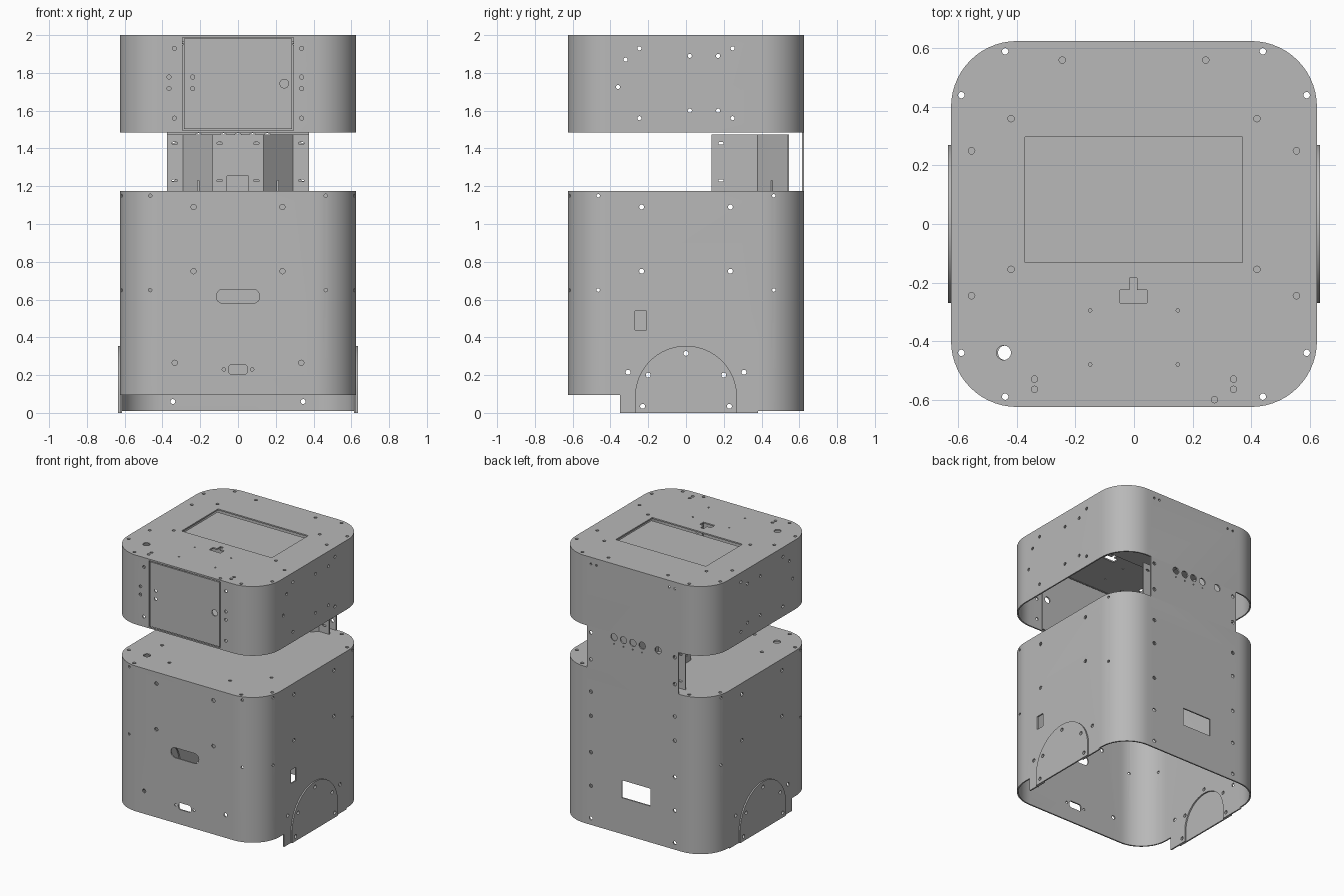
import bpy, bmesh, math

if "Cube" in bpy.data.objects:
    bpy.data.objects.remove(bpy.data.objects["Cube"], do_unlink=True)

grey = bpy.data.materials.new("sheet_metal_grey")
grey.use_nodes = True
COLOR = (0.48, 0.48, 0.48, 1)
grey.diffuse_color = COLOR
grey.node_tree.nodes["Principled BSDF"].inputs["Base Color"].default_value = COLOR

HALF, RADIUS, WALL = 0.625, 0.225, 0.01
SIDES = (1, -1)


def rounded(cx, cy, w, h, r, n=4):
    """Outline of a rounded rectangle."""
    pts = []
    for i, (sx, sy) in enumerate(((1, 1), (-1, 1), (-1, -1), (1, -1))):
        for k in range(n + 1):
            a = math.radians(90 * (i + k / n))
            pts.append((cx + sx * (w / 2 - r) + r * math.cos(a),
                        cy + sy * (h / 2 - r) + r * math.sin(a)))
    clean = [p for i, p in enumerate(pts) if math.dist(p, pts[i - 1]) > 1e-5]
    return clean


def circle(u, v, r):
    return rounded(u, v, 2 * r, 2 * r, r)


def rect(u0, u1, v0, v1):
    return [(u0, v0), (u1, v0), (u1, v1), (u0, v1)]


def arch(r, top, base):
    """Upright arch outline centred on zero."""
    c = top - r
    arc = [(r * math.cos(math.pi * k / 32), c + r * math.sin(math.pi * k / 32)) for k in range(33)]
    return [(r, base)] + arc + [(-r, base)]


def prism(bm, pts, axis, lo, hi):
    """Extrude an outline along an axis from lo to hi."""
    place = {"x": lambda u, v, w: (w, u, v),
             "y": lambda u, v, w: (u, w, v),
             "z": lambda u, v, w: (u, v, w)}[axis]
    a = [bm.verts.new(place(u, v, lo)) for u, v in pts]
    b = [bm.verts.new(place(u, v, hi)) for u, v in pts]
    bm.faces.new(a)
    bm.faces.new(b)
    for i in range(len(pts)):
        bm.faces.new((a[i - 1], a[i], b[i], b[i - 1]))


def make(name, bm):
    bmesh.ops.recalc_face_normals(bm, faces=bm.faces[:])
    mesh = bpy.data.meshes.new(name)
    bm.to_mesh(mesh)
    bm.free()
    mesh.materials.append(grey)
    obj = bpy.data.objects.new(name, mesh)
    bpy.context.collection.objects.link(obj)
    return obj


def solid(name, pts, axis, lo, hi):
    bm = bmesh.new()
    prism(bm, pts, axis, lo, hi)
    return make(name, bm)


def bake(obj):
    deps = bpy.context.evaluated_depsgraph_get()
    mesh = bpy.data.meshes.new_from_object(obj.evaluated_get(deps))
    obj.modifiers.clear()
    obj.data = mesh


def cut(obj, cuts):
    """Subtract a list of (outline, axis, lo, hi) prisms."""
    bm = bmesh.new()
    for c in cuts:
        prism(bm, *c)
    cutter = make("cutter", bm)
    cutter.hide_render = True
    mod = obj.modifiers.new("cut", "BOOLEAN")
    mod.operation, mod.solver, mod.object = "DIFFERENCE", "EXACT", cutter
    bake(obj)
    bpy.data.objects.remove(cutter, do_unlink=True)


def shell(name, lo, hi):
    """Rounded box, open underneath."""
    obj = solid(name, rounded(0, 0, 2 * HALF, 2 * HALF, RADIUS, 14), "z", lo, hi)
    inner = 2 * (HALF - WALL)
    cut(obj, [(rounded(0, 0, inner, inner, RADIUS - WALL, 14), "z", lo - 0.1, hi - WALL)])
    return obj


def wall_cut(pts, axis, s):
    return (pts, axis, *sorted((s * 0.5, s * 0.7)))


def mirrored(points):
    return [(s * u, v) for u, v in points for s in SIDES]


# Lower body: shell with raised front edge, arch openings and screw holes
body = shell("lower_body", 0, 1.175)
cuts = [(rect(-1, 1, -1, -0.35), "z", -0.1, 0.095),
        (rect(-1, 1, 0.38, 1), "z", -0.1, 0.01),
        wall_cut(rounded(0, 0.617, 0.23, 0.075, 0.037, 8), "y", -1),
        wall_cut(rounded(0, 0.23, 0.1, 0.05, 0.015), "y", -1),
        wall_cut(rect(-0.27, -0.21, 0.44, 0.54), "x", 1),
        wall_cut(rect(-0.145, 0.09, 0.28, 0.41), "y", 1)]
common = mirrored([(0.235, 1.09), (0.235, 0.75)])
seam = mirrored([(0.465, 1.15), (0.465, 0.65)])
plate_screws = [(0, 0.315)] + mirrored([(0.2, 0.2), (0.23, 0.035)])
for u, v in common + mirrored([(0.335, 0.265)]):
    cuts.append(wall_cut(circle(u, v, 0.014), "y", -1))
for u, v in seam + mirrored([(0.075, 0.23)]):
    cuts.append(wall_cut(circle(u, v, 0.009), "y", -1))
for u, v in mirrored([(0.345, z) for z in (0.06, 0.3, 0.55, 0.82, 1.0)]):
    cuts.append(wall_cut(circle(u, v, 0.013), "y", 1))
for s in SIDES:
    cuts.append(wall_cut(arch(0.2, 0.285, -0.1), "x", s))
    for u, v in common + plate_screws + mirrored([(0.307, 0.215)]):
        cuts.append(wall_cut(circle(u, v, 0.013), "x", s))
    for u, v in seam:
        cuts.append(wall_cut(circle(u, v, 0.009), "x", s))
lid_corners = [(a * x, b * y) for a in SIDES for b in SIDES for x, y in ((0.44, 0.59), (0.59, 0.44))]
for u, v in lid_corners + mirrored([(0.45, -0.25), (0.25, -0.45)]):
    cuts.append((circle(u, v, 0.012), "z", 1.1, 1.3))
cuts.append((circle(-0.44, -0.44, 0.025), "z", 1.1, 1.3))
cut(body, cuts)

# Arched cover plates over the side openings
for label, s in (("left", 1), ("right", -1)):
    lo, hi = sorted((s * HALF, s * (HALF + WALL)))
    plate = solid(label + "_arch_cover", arch(0.27, 0.355, 0), "x", lo, hi)
    cut(plate, [wall_cut(circle(u, v, 0.013), "x", s) for u, v in plate_screws])

# Head: shell with screen opening, keyed slot, door opening and screw holes
head = shell("head", 1.485, 2)
lid = (1.95, 2.05)
tee = [(-0.048, -0.27), (0.045, -0.27), (0.045, -0.225), (0.01, -0.225),
       (0.01, -0.185), (-0.015, -0.185), (-0.015, -0.225), (-0.048, -0.225)]
cuts = [(rect(-0.372, 0.37, -0.132, 0.297), "z", *lid), (tee, "z", *lid),
        (circle(-0.445, -0.44, 0.025), "z", *lid),
        wall_cut(rect(-0.295, 0.293, 1.495, 1.988), "y", -1)]
lid_screws = mirrored([(0.245, 0.56), (0.42, 0.36), (0.555, 0.25), (0.42, -0.155),
                       (0.555, -0.245), (0.34, -0.53), (0.34, -0.565)])
for u, v in lid_corners + lid_screws + [(0.275, -0.6)]:
    cuts.append((circle(u, v, 0.011), "z", *lid))
for u, v in mirrored([(0.15, -0.295), (0.15, -0.48)]):
    cuts.append((circle(u, v, 0.006), "z", *lid))
hinge_rows = (1.778, 1.717)
front = mirrored([(0.337, 1.93), (0.337, 1.56)]) + [(x, z) for x in (-0.365, 0.337) for z in hinge_rows]
for u, v in front:
    cuts.append(wall_cut(circle(u, v, 0.011), "y", -1))
side = mirrored([(0.247, 1.93), (0.247, 1.56)]) + [(-0.32, 1.87), (-0.36, 1.725)]
side += [(y, z) for y in (0.02, 0.17) for z in (1.6, 1.89)]
for u, v in side:
    for s in SIDES:
        cuts.append(wall_cut(circle(u, v, 0.011), "x", s))
for u, v in mirrored([(0.345, 1.95), (0.3, 1.95)]):
    cuts.append(wall_cut(circle(u, v, 0.008), "y", 1))
cut(head, cuts)

# Door in the front of the head
door = solid("front_door", rect(-0.285, 0.287, 1.502, 1.982), "y", -HALF, WALL - HALF)
cut(door, [wall_cut(circle(0.245, 1.743, 0.023), "y", -1)]
    + [wall_cut(circle(-0.24, z, 0.011), "y", -1) for z in hinge_rows])

# Recessed screen under the lid
solid("screen_plate", rect(-0.39, 0.39, -0.15, 0.315), "z", 1.955, 1.965)

# Back panel joining body and head, with connector holes
panel = solid("neck_back_panel", rect(-0.375, 0.375, 1.175, 1.485), "y", HALF - WALL, HALF)
ports = [(x, 1.455, 0.026) for x in (0.155, 0.077, 0, -0.077, -0.208)]
ports += [(x, 1.405, 0.005) for x in (0.155, 0.077, 0, -0.077)]
ports += [(s * 0.345, z, 0.013) for s in SIDES for z in (1.24, 1.44)]
cut(panel, [wall_cut(circle(*p), "y", 1) for p in ports])

# Folded neck bracket
half_path = [(0.13, 0.139), (0.13, 0.38), (0.29, 0.54), (0.375, 0.54)]
path = [(-x, y) for x, y in reversed(half_path)] + half_path
bm = bmesh.new()
low, high = ([bm.verts.new((x, y, z)) for x, y in path] for z in (1.175, 1.475))
for i in range(len(path) - 1):
    bm.faces.new((low[i], low[i + 1], high[i + 1], high[i]))
bracket = make("neck_bracket", bm)
mod = bracket.modifiers.new("thickness", "SOLIDIFY")
mod.thickness, mod.offset, mod.use_even_offset = 0.008, 0, True
bake(bracket)
cuts = [(rect(-0.057, 0.055, 1.1, 1.255), "y", 0.1, 0.2)]
for z in (1.23, 1.427):
    for x in (-0.335, -0.097, 0.097, 0.335):
        cuts.append((rounded(x, z, 0.028, 0.012, 0.005), "y", 0.1, 0.58))
    for s in SIDES:
        cuts.append((rounded(0.185, z, 0.028, 0.012, 0.005), "x", *sorted((s * 0.115, s * 0.145))))
for s in SIDES:
    cuts.append((rect(s * 0.21 - 0.004, s * 0.21 + 0.004, 1.1, 1.23), "y", 0.3, 0.58))
cut(bracket, cuts)

# Smooth rounded corners, crisp folds
for obj in bpy.context.collection.objects:
    if obj.type == "MESH" and grey.name in obj.data.materials:
        bpy.ops.object.select_all(action="DESELECT")
        obj.select_set(True)
        bpy.context.view_layer.objects.active = obj
        bpy.ops.object.shade_smooth_by_angle(angle=math.radians(30))
